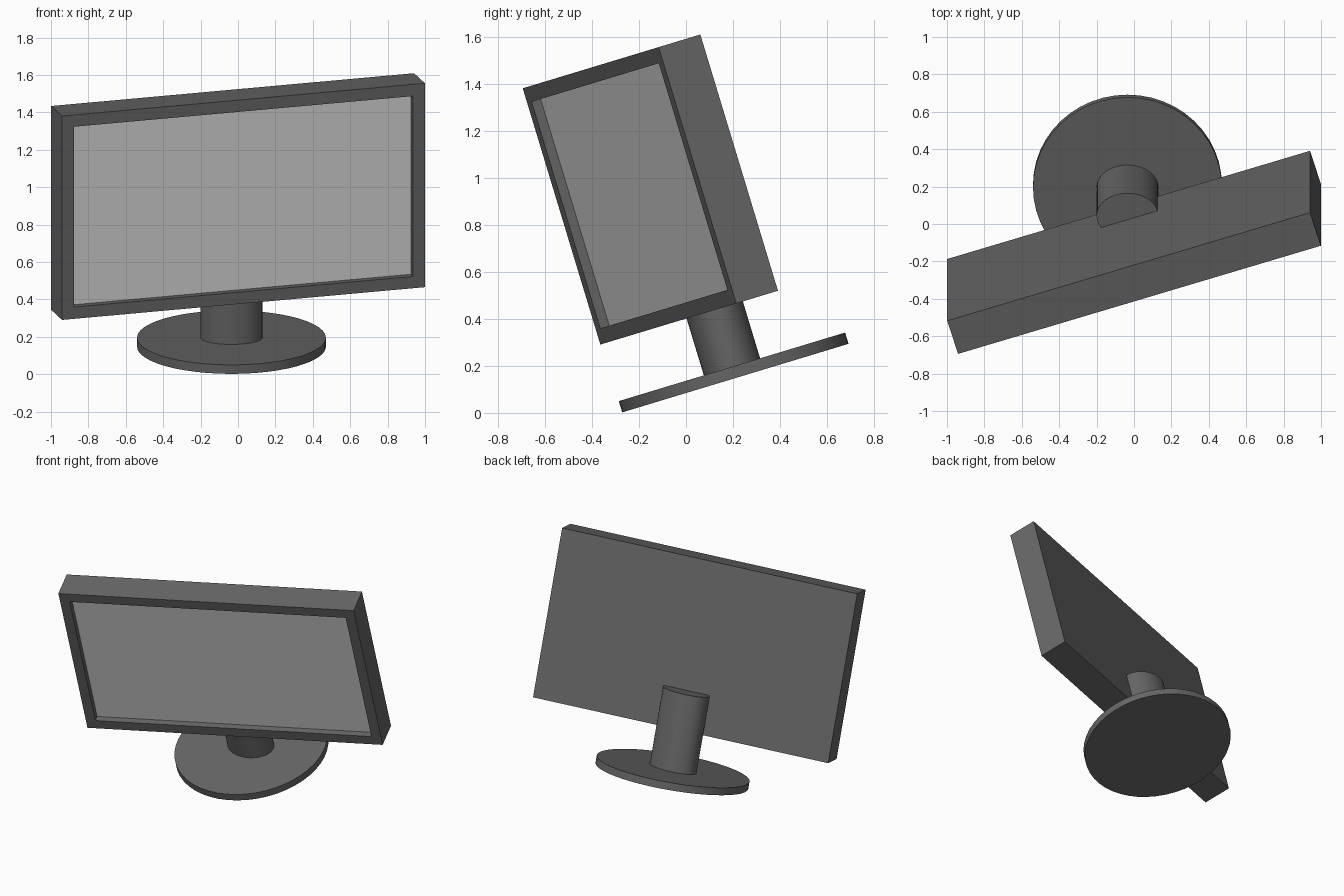
import bpy, bmesh
from math import radians
from mathutils import Matrix, Vector

cube = bpy.data.objects.get("Cube")
if cube:
    bpy.data.objects.remove(cube, do_unlink=True)


def material(name, value):
    mat = bpy.data.materials.new(name)
    mat.use_nodes = True
    colour = (value, value, value, 1)
    mat.diffuse_color = colour
    mat.node_tree.nodes["Principled BSDF"].inputs["Base Color"].default_value = colour
    return mat


dark_grey = material("dark grey plastic", 0.133)
light_grey = material("light grey screen", 0.68)

# The whole monitor leans forward; the panel also swivels on its stand
LEAN = Matrix.Translation((-0.035, 0.21, 0.148)) @ Matrix.Rotation(radians(16.85), 4, 'X')
SWIVEL = LEAN @ Matrix.Rotation(radians(17.3), 4, 'Z')


def add_object(name, bm, matrix, *materials):
    mesh = bpy.data.meshes.new(name)
    bm.to_mesh(mesh)
    bm.free()
    obj = bpy.data.objects.new(name, mesh)
    bpy.context.collection.objects.link(obj)
    obj.matrix_world = matrix
    for mat in materials:
        mesh.materials.append(mat)
    return obj


def add_cylinder(name, rx, ry, bottom, top):
    bm = bmesh.new()
    bmesh.ops.create_cone(bm, cap_ends=True, segments=48, radius1=1, radius2=1, depth=1)
    bmesh.ops.scale(bm, vec=(rx, ry, top - bottom), verts=bm.verts)
    bmesh.ops.translate(bm, vec=(0, 0, (bottom + top) / 2), verts=bm.verts)
    obj = add_object(name, bm, LEAN, dark_grey)
    bpy.ops.object.select_all(action='DESELECT')
    obj.select_set(True)
    bpy.context.view_layer.objects.active = obj
    bpy.ops.object.shade_smooth_by_angle(angle=radians(35))
    return obj


# Stand: round foot and oval neck
add_cylinder("base_disc", 0.505, 0.503, 0, 0.05)
add_cylinder("neck", 0.165, 0.125, 0.04, 0.57)

# Panel: box with a bezel and a recessed screen on its front face
bm = bmesh.new()
bmesh.ops.create_cube(bm, size=1)
bmesh.ops.scale(bm, vec=(2.032, 0.194, 1.139), verts=bm.verts)
bmesh.ops.translate(bm, vec=(0, -0.119, 0.8725), verts=bm.verts)
bm.normal_update()
screen = next(f for f in bm.faces if f.normal.y < -0.9)
bmesh.ops.inset_region(bm, faces=[screen], thickness=0.093)
wall = bmesh.ops.extrude_face_region(bm, geom=[screen])
bmesh.ops.delete(bm, geom=[screen], context='FACES_ONLY')
screen = next(g for g in wall["geom"] if isinstance(g, bmesh.types.BMFace))
bmesh.ops.translate(bm, vec=Vector((0, 0.042, 0)), verts=screen.verts)
bmesh.ops.recalc_face_normals(bm, faces=bm.faces)
screen.material_index = 1
add_object("monitor_panel", bm, SWIVEL, dark_grey, light_grey)
